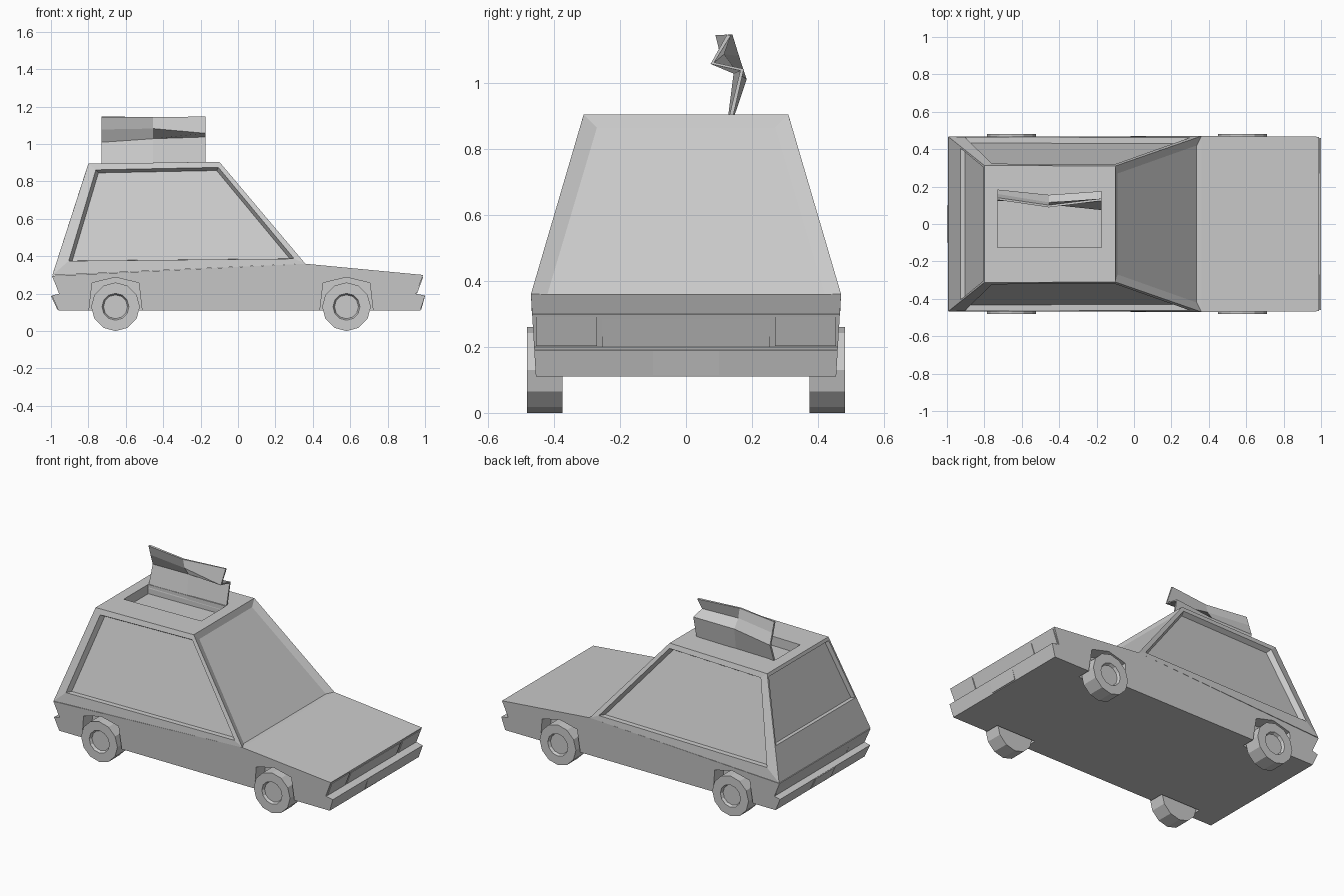
import bpy, bmesh, math
from mathutils import Vector as V

if "Cube" in bpy.data.objects:
    bpy.data.objects.remove(bpy.data.objects["Cube"])


def make(name, verts, faces):
    me = bpy.data.meshes.new(name)
    bm = bmesh.new()
    vs = [bm.verts.new(v) for v in verts]
    for f in faces:
        bm.faces.new([vs[i] for i in f])
    bmesh.ops.remove_doubles(bm, verts=bm.verts, dist=1e-5)
    bmesh.ops.dissolve_degenerate(bm, dist=1e-5, edges=bm.edges)
    bmesh.ops.recalc_face_normals(bm, faces=bm.faces)
    bm.to_mesh(me)
    bm.free()
    ob = bpy.data.objects.new(name, me)
    bpy.context.collection.objects.link(ob)
    return ob


def prism(name, pts, y0, y1):
    """Extrude an xz profile along y; y0 and y1 are functions of z."""
    n = len(pts)
    verts = [(x, y0(z), z) for x, z in pts] + [(x, y1(z), z) for x, z in pts]
    faces = [list(range(n)), list(range(n, 2 * n))]
    faces += [[i, (i + 1) % n, n + (i + 1) % n, n + i] for i in range(n)]
    return make(name, verts, faces)


def low_w(z):
    return 0.455 + (z - 0.11) * 0.06


# Lower body with bumpers and light notches in the profile
profile = [(-0.96, 0.11), (-0.995, 0.19), (-0.955, 0.20), (-0.995, 0.295), (0.36, 0.36),
           (0.99, 0.30), (0.95, 0.20), (1.0, 0.19), (0.975, 0.11)]
body = prism("lower_body", profile, lambda z: -low_w(z), low_w)

# Wheel arches cut into the body
arch = [(-0.15, 0.05), (-0.142, 0.11), (-0.125, 0.257), (0, 0.288),
        (0.125, 0.257), (0.142, 0.11), (0.15, 0.05)]
AXLES = (-0.655, 0.58)
for ax in AXLES:
    for s in (-1, 1):
        cutter = prism("arch_cutter", [(x + ax, z) for x, z in arch],
                       lambda z: s * 0.365, lambda z: s * 0.6)
        mod = body.modifiers.new("arch", 'BOOLEAN')
        mod.operation, mod.solver, mod.object = 'DIFFERENCE', 'EXACT', cutter
        bpy.context.view_layer.objects.active = body
        bpy.ops.object.modifier_apply(modifier=mod.name)
        bpy.data.objects.remove(cutter)


# Cabin: each face is a frame with a recessed pane
verts, faces = [], []


def recessed(outer, hole, pane):
    b = len(verts)
    verts.extend(outer + hole + pane)
    for k in (0, 4):
        for i in range(4):
            j = (i + 1) % 4
            faces.append([b + k + i, b + k + j, b + k + 4 + j, b + k + 4 + i])
    faces.append([b + 8 + i for i in range(4)])


def shrink(quad, f, shift):
    c = sum(quad, V()) / 4
    return [c + (p - c) * f + V(shift) for p in quad]


def cab_w(z):
    return 0.47 - (z - 0.36) * 0.16 / 0.545


RB, RT, FT, FB = (-0.993, 0.298), (-0.80, 0.895), (-0.10, 0.905), (0.36, 0.36)
wy = {RB: 0.467, RT: 0.313, FT: 0.31, FB: 0.47}


def corner(p, s):
    return V((p[0], s * wy[p], p[1]))


window = [(-0.905, 0.375), (-0.76, 0.862), (-0.105, 0.875), (0.30, 0.387)]
for s in (-1, 1):
    hole = [V((x, s * cab_w(z), z)) for x, z in window]
    recessed([corner(p, s) for p in (RB, RT, FT, FB)], hole,
             shrink(hole, 0.965, (0, -s * 0.03, -0.008)))

# Windscreen
quad = [corner(FB, -1), corner(FT, -1), corner(FT, 1), corner(FB, 1)]
recessed(quad, quad, [V((0.335, -0.42, 0.36)), V((-0.088, -0.27, 0.865)),
                      V((-0.088, 0.27, 0.865)), V((0.335, 0.42, 0.36))])
# Rear window
quad = [corner(RB, -1), corner(RT, -1), corner(RT, 1), corner(RB, 1)]
hole = [V((-0.928, -0.405, 0.50)), V((-0.807, -0.305, 0.875)),
        V((-0.807, 0.305, 0.875)), V((-0.928, 0.405, 0.50))]
recessed(quad, hole, shrink(hole, 0.97, (0.022, 0, -0.006)))
# Roof with open hatch
quad = [corner(RT, -1), corner(FT, -1), corner(FT, 1), corner(RT, 1)]
hole = [V((-0.73, -0.125, 0.896)), V((-0.175, -0.125, 0.904)),
        V((-0.175, 0.125, 0.904)), V((-0.73, 0.125, 0.896))]
recessed(quad, hole, [p - V((0, 0, 0.06)) for p in hole])
# Floor of the cabin closes the shell
verts += [corner(RB, -1), corner(FB, -1), corner(FB, 1), corner(RB, 1)]
faces.append(list(range(len(verts) - 4, len(verts))))
make("cabin", verts, faces)

# Crumpled hatch flap: four rows of (y, z) at three stations
stations = {-0.73: [(0.13, 0.87), (0.178, 1.01), (0.155, 1.08), (0.135, 1.145)],
            -0.455: [(0.13, 0.87), (0.15, 1.03), (0.11, 1.085), (0.095, 1.145)],
            -0.175: [(0.13, 0.87), (0.17, 1.04), (0.08, 1.06), (0.13, 1.145)]}
fv = [(x, y, z) for x, row in stations.items() for y, z in row]
ff = [[c * 4 + r, c * 4 + r + 1, c * 4 + r + 5, c * 4 + r + 4] for c in range(2) for r in range(3)]
flap = make("roof_flap", fv, ff)
sol = flap.modifiers.new("thickness", 'SOLIDIFY')
sol.thickness, sol.offset = 0.012, 0


# Lights, grille and plates on both ends, laid along the end faces
def panel(name, e, y0, y1, low, high):
    d = 0.006
    pts = [(e * (low[0] - 0.02), low[1]), (e * (low[0] + d), low[1]),
           (e * (high[0] + d), high[1]), (e * (high[0] - 0.02), high[1])]
    prism(name, pts, lambda z: y0, lambda z: y1)


for e, end in ((1, "front"), (-1, "rear")):
    for s in (-1, 1):
        panel(end + "_light", e, s * 0.27, s * 0.455, (0.952, 0.203), (0.985, 0.29))
    panel(end + "_grille", e, -0.255, 0.255, (0.949, 0.20), (0.981, 0.283))
    lo = 0.974 if e > 0 else 0.96
    panel(end + "_plate", e, -0.1, 0.1, (lo, 0.115), (0.994, 0.188))

# Wheels: a revolved twelve-sided profile with a dished hub
ring = [(0, 0.375), (0.13, 0.375), (0.13, 0.482), (0.072, 0.482), (0.064, 0.465), (0, 0.465)]
N, M = 12, len(ring)
for ax in AXLES:
    for s in (-1, 1):
        wv = [(ax + r * math.sin(2 * math.pi * i / N), s * y,
               0.13 - r * math.cos(2 * math.pi * i / N)) for i in range(N) for r, y in ring]
        wf = []
        for i in range(N):
            a, b = i * M, (i + 1) % N * M
            wf += [[a + k, a + k + 1, b + k + 1, b + k] for k in range(1, M - 2)]
        wf += [[i * M + k for i in range(N)] for k in (1, M - 2)]
        make("wheel", wv, wf)
